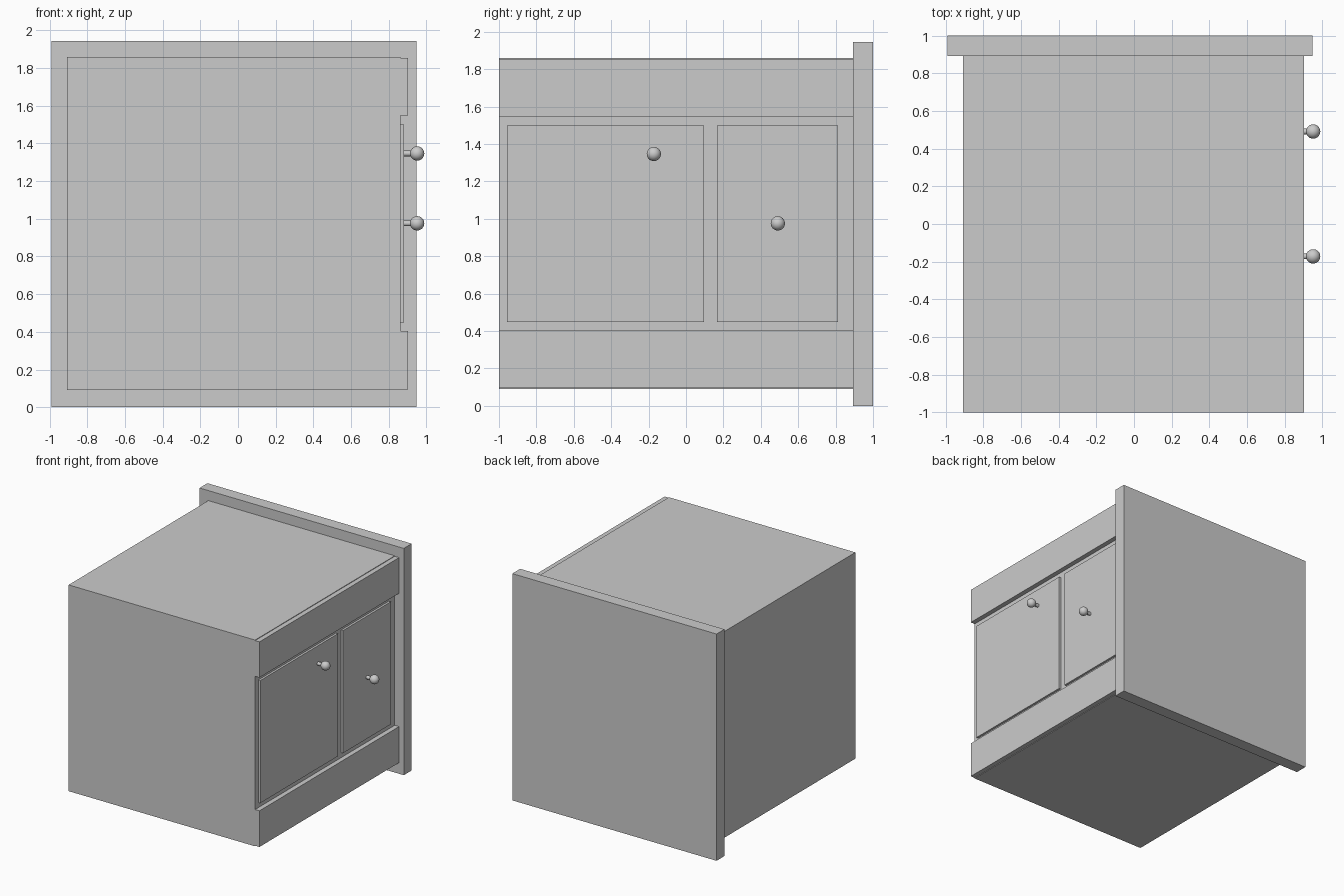
import bpy, math

if "Cube" in bpy.data.objects:
    bpy.data.objects.remove(bpy.data.objects["Cube"])


def box(name, x, y, z):
    """Box from (min, max) ranges on each axis."""
    bpy.ops.mesh.primitive_cube_add(size=1, location=[(a + b) / 2 for a, b in (x, y, z)])
    ob = bpy.context.object
    ob.name = name
    ob.scale = [b - a for a, b in (x, y, z)]
    bpy.ops.object.transform_apply(location=False, rotation=False, scale=True)
    return ob


def knob(name, y, z):
    # stem
    bpy.ops.mesh.primitive_cylinder_add(vertices=24, radius=0.015, depth=0.07,
                                        location=(0.905, y, z), rotation=(0, math.pi / 2, 0))
    bpy.context.object.name = name + "_stem"
    bpy.ops.object.shade_smooth_by_angle()
    # ball
    bpy.ops.mesh.primitive_uv_sphere_add(segments=32, ring_count=16, radius=0.038,
                                         location=(0.951, y, z))
    bpy.context.object.name = name + "_ball"
    bpy.ops.object.shade_smooth()


# cabinet body and overhanging slab at the +y end
BODY_Y = (-1.0, 0.893)
box("cabinet_body", (-0.907, 0.862), BODY_Y, (0.09, 1.859))
box("end_slab", (-0.99, 0.948), (0.893, 1.0), (0.0, 1.945))

# raised rails above and below the doors
for name, z in (("upper_rail", (1.548, 1.854)), ("lower_rail", (0.095, 0.405))):
    box(name, (0.862, 0.903), BODY_Y, z)

# two doors, each with a knob
for name, y, ky, kz in (("wide_door", (-0.956, 0.097), -0.172, 1.347),
                        ("narrow_door", (0.165, 0.813), 0.491, 0.976)):
    box(name, (0.862, 0.881), y, (0.449, 1.5))
    knob(name + "_knob", ky, kz)
